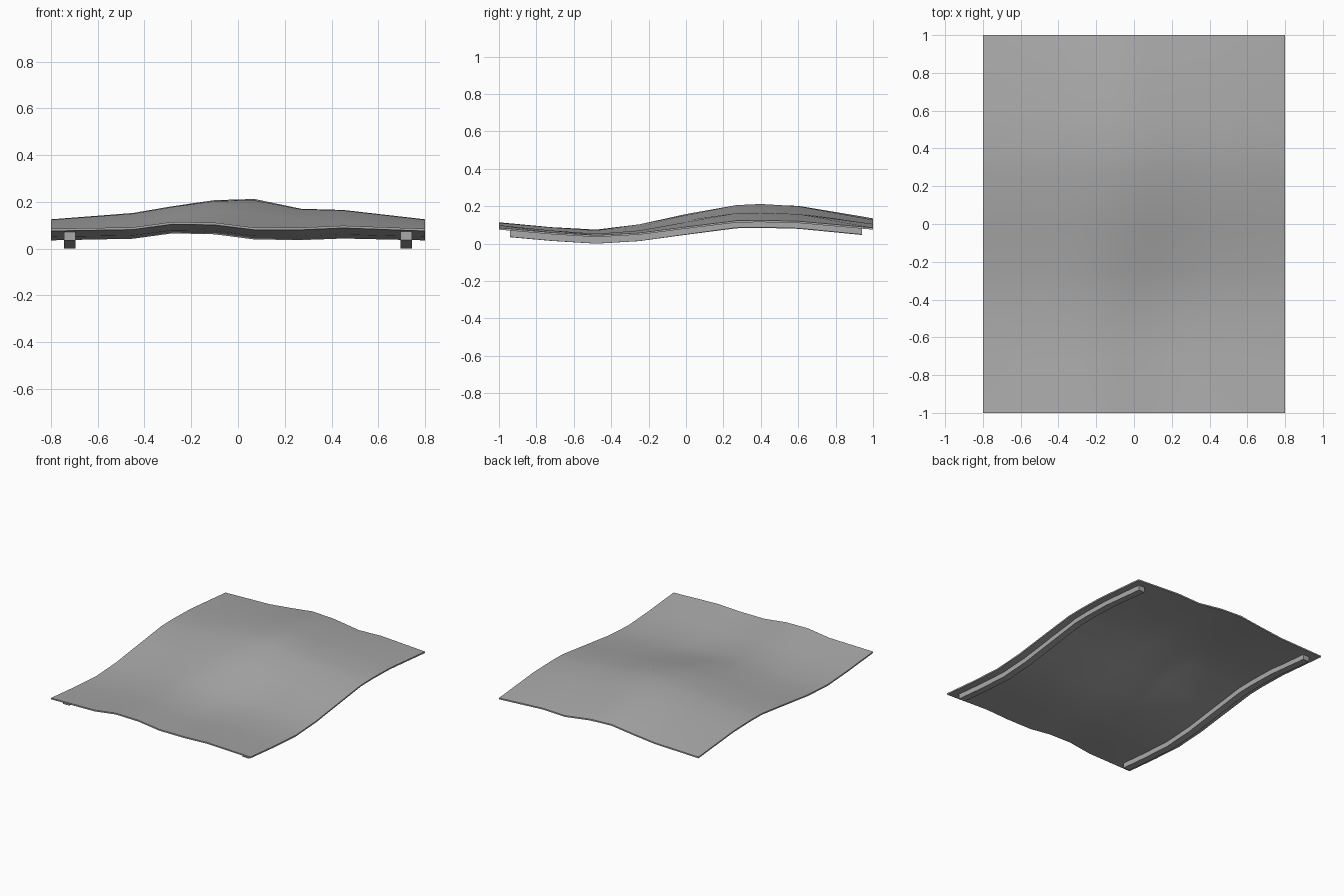
import bpy
import bmesh

if "Cube" in bpy.data.objects:
    bpy.data.objects.remove(bpy.data.objects["Cube"])

SHEET_THICKNESS = 0.01
RAIL_DEPTH = 0.0468
RAIL_X = 0.72
RAIL_HALF_WIDTH = 0.025
RAIL_END = 0.94

# Lengthwise wave along the side edges, and the crosswise bumps added to it
stations = [-1, -0.72, -0.48, -0.25, 0, 0.27, 0.4, 0.6, 1]
wave = [0.085, 0.06, 0.045, 0.058, 0.09, 0.123, 0.125, 0.12, 0.085]
columns = [-0.8, -0.45, -0.28, -0.1, 0.07, 0.27, 0.45, 0.8]
bumps = [
    [0, 0.006, 0.029, 0.026, 0.005, 0.005, 0.013, 0],
    [0, 0.006, 0.028, 0.027, 0.004, 0.004, 0.01, 0],
    [0, 0.007, 0.03, 0.026, 0.004, 0.001, 0.008, 0],
    [0, 0.01, 0.04, 0.045, 0.03, 0.012, 0.012, 0],
    [0, 0.018, 0.05, 0.068, 0.062, 0.035, 0.025, 0],
    [0, 0.026, 0.055, 0.08, 0.083, 0.045, 0.04, 0],
    [0, 0.027, 0.056, 0.082, 0.087, 0.045, 0.04, 0],
    [0, 0.027, 0.055, 0.082, 0.08, 0.043, 0.038, 0],
    [0, 0.01, 0.028, 0.05, 0.042, 0.014, 0.02, 0],
]


def interpolate(knots, values, t):
    for a, b, va, vb in zip(knots, knots[1:], values, values[1:]):
        if t <= b:
            return va + (vb - va) * (t - a) / (b - a)
    return values[-1]


def height(x, y):
    rows = [w + interpolate(columns, row, x) for w, row in zip(wave, bumps)]
    return interpolate(stations, rows, y)


def make_material(name, color):
    mat = bpy.data.materials.new(name)
    mat.use_nodes = True
    mat.diffuse_color = color
    for node in mat.node_tree.nodes:
        if node.type == 'BSDF_PRINCIPLED':
            node.inputs["Base Color"].default_value = color
    return mat


def make_object(name, bm, mat):
    bmesh.ops.recalc_face_normals(bm, faces=bm.faces)
    mesh = bpy.data.meshes.new(name)
    bm.to_mesh(mesh)
    bm.free()
    mesh.materials.append(mat)
    obj = bpy.data.objects.new(name, mesh)
    bpy.context.collection.objects.link(obj)
    bpy.ops.object.select_all(action='DESELECT')
    obj.select_set(True)
    bpy.context.view_layer.objects.active = obj
    bpy.ops.object.shade_smooth_by_angle()
    return obj


def bridge_rows(bm, rows, closed=False):
    for r0, r1 in zip(rows, rows[1:]):
        pairs = list(zip(range(len(r0)), range(1, len(r0))))
        if closed:
            pairs.append((len(r0) - 1, 0))
        for i, j in pairs:
            bm.faces.new((r0[i], r0[j], r1[j], r1[i]))


grey = make_material("grey", (0.4, 0.4, 0.4, 1))


# Thin wavy panel: top and bottom skins joined round the rim
def make_panel():
    bm = bmesh.new()
    rows = []
    for y in stations:
        top = [bm.verts.new((x, y, height(x, y))) for x in columns]
        rows.append(top)
    bridge_rows(bm, rows)
    skin = bm.faces[:]
    lower = bmesh.ops.extrude_face_region(bm, geom=skin, use_keep_orig=True)
    moved = [v for v in lower["geom"] if isinstance(v, bmesh.types.BMVert)]
    bmesh.ops.translate(bm, verts=moved, vec=(0, 0, -SHEET_THICKNESS))
    make_object("wavy_panel", bm, grey)


# Square rail following the underside of the panel
def make_rail(name, x):
    bm = bmesh.new()
    ys = [-RAIL_END] + stations[1:-1] + [RAIL_END]
    w = RAIL_HALF_WIDTH
    rows = []
    for y in ys:
        z = height(x, y)
        top, bottom = z - SHEET_THICKNESS, z - RAIL_DEPTH
        corners = [(x - w, top), (x + w, top), (x + w, bottom), (x - w, bottom)]
        rows.append([bm.verts.new((cx, y, cz)) for cx, cz in corners])
    bridge_rows(bm, rows, closed=True)
    bm.faces.new(rows[0])
    bm.faces.new(rows[-1])
    make_object(name, bm, grey)


make_panel()
for rail_name, side in (("left_rail", 1), ("right_rail", -1)):
    make_rail(rail_name, side * RAIL_X)
